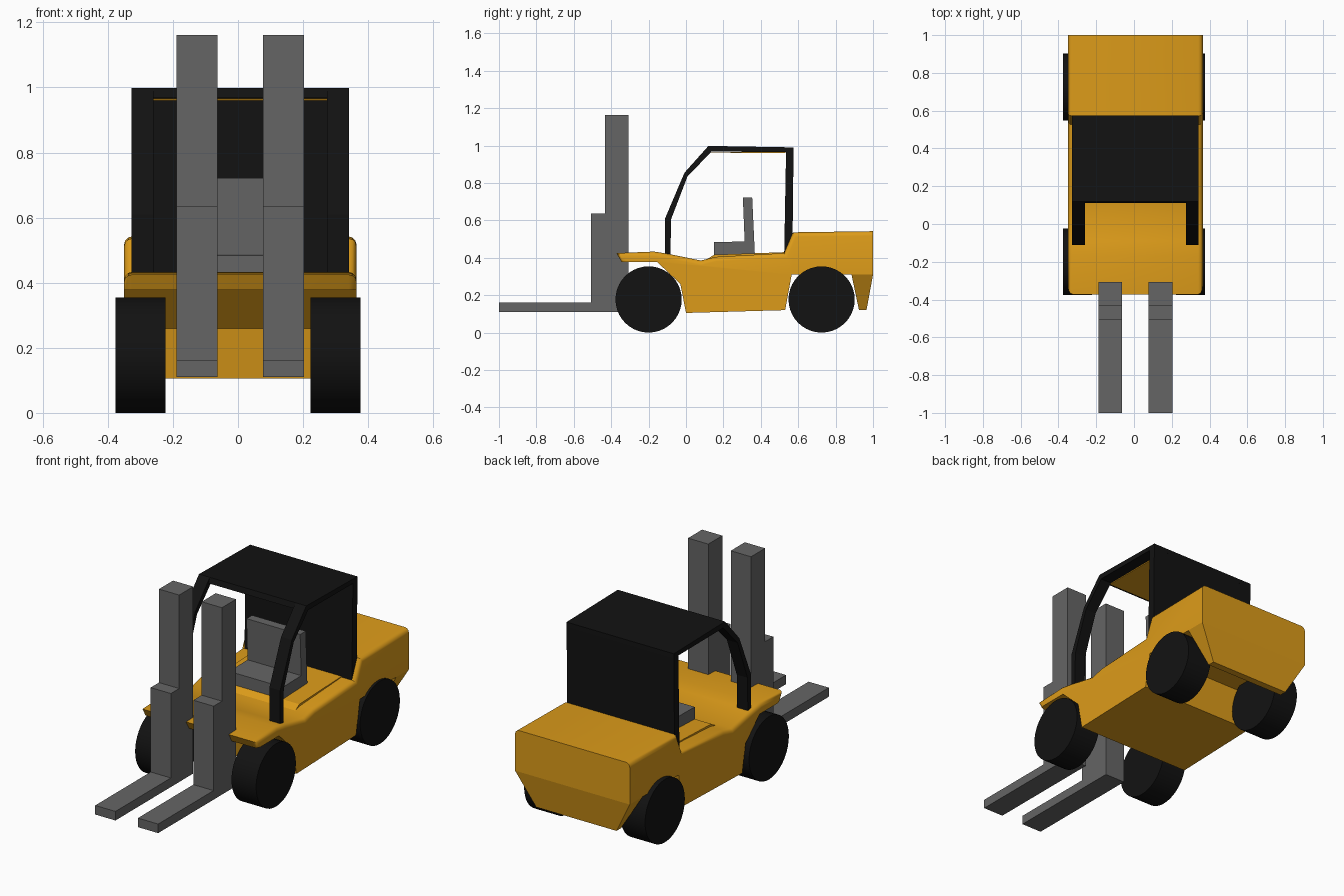
import bpy, bmesh, math

if "Cube" in bpy.data.objects:
    bpy.data.objects.remove(bpy.data.objects["Cube"])

CX = 0.007  # body and mast centre line


def material(name, color):
    m = bpy.data.materials.new(name)
    m.diffuse_color = (*color, 1)
    m.use_nodes = True
    m.node_tree.nodes["Principled BSDF"].inputs["Base Color"].default_value = m.diffuse_color
    return m


YELLOW = material("yellow_paint", (0.72, 0.33, 0.01))
BLACK = material("black", (0.006, 0.006, 0.006))
GREY = material("steel_grey", (0.13, 0.13, 0.13))


def finish(bm, name, mat, smooth=False):
    bmesh.ops.recalc_face_normals(bm, faces=bm.faces)
    mesh = bpy.data.meshes.new(name)
    bm.to_mesh(mesh)
    bm.free()
    ob = bpy.data.objects.new(name, mesh)
    bpy.context.collection.objects.link(ob)
    mesh.materials.append(mat)
    if smooth:
        bpy.context.view_layer.objects.active = ob
        ob.select_set(True)
        bpy.ops.object.shade_smooth_by_angle(angle=math.radians(35))
        ob.select_set(False)
    return ob


def extrude_profile(points, x0, x1):
    """Extrude a (y, z) side profile from x0 to x1."""
    bm = bmesh.new()
    face = bm.faces.new([bm.verts.new((x0, y, z)) for y, z in points])
    ext = bmesh.ops.extrude_face_region(bm, geom=[face])
    for v in ext["geom"]:
        if isinstance(v, bmesh.types.BMVert):
            v.co.x = x1
    return bm


def slab(name, points, x0, x1, mat):
    return finish(extrude_profile(points, x0, x1), name, mat)


# Chassis: side profile with wheel arches; upper side edges rounded
top = [(-0.345, 0.378), (-0.372, 0.425), (-0.17, 0.433), (-0.09, 0.42), (0.08, 0.385),
       (0.16, 0.405), (0.525, 0.425), (0.572, 0.536), (1.0, 0.542)]
under = [(1.0, 0.31), (0.565, 0.31), (0.53, 0.12), (0.0, 0.105), (-0.03, 0.26), (-0.155, 0.378)]
bm = extrude_profile(top + under, CX - 0.357, CX + 0.357)


def on_top(v):
    return any(abs(v.co.y - y) < 1e-4 and abs(v.co.z - z) < 1e-4 for y, z in top)


rim = [e for e in bm.edges
       if abs(e.verts[0].co.x - e.verts[1].co.x) < 1e-4
       and all(on_top(v) for v in e.verts)]
bmesh.ops.bevel(bm, geom=rim, offset=0.024, offset_type='OFFSET', segments=3,
                profile=0.5, affect='EDGES', clamp_overlap=True)
finish(bm, "chassis", YELLOW, smooth=True)

# Counterweight skirt tapering down behind the rear wheels
bm = extrude_profile([(0.885, 0.31), (1.0, 0.31), (0.965, 0.12), (0.925, 0.12)],
                     CX - 0.357, CX + 0.357)
for v in bm.verts:
    if v.co.z < 0.2:
        v.co.x = CX + (v.co.x - CX) * 0.7
finish(bm, "rear_skirt", YELLOW)

# Raised cab floor
bm = extrude_profile([(0.085, 0.375), (0.15, 0.416), (0.53, 0.43), (0.53, 0.375)],
                     CX - 0.27, CX + 0.27)
finish(bm, "cab_floor", YELLOW)

# Wheels
for end, y in (("front", -0.2), ("rear", 0.725)):
    for side, s in (("left", -1), ("right", 1)):
        bm = bmesh.new()
        bmesh.ops.create_cone(bm, cap_ends=True, segments=40, radius1=0.177,
                              radius2=0.177, depth=0.153)
        for v in bm.verts:
            x, yy, z = v.co
            v.co = (s * 0.3 + z, y + x, 0.177 + yy)
        finish(bm, f"{end}_{side}_wheel", BLACK, smooth=True)

# Cab: roof and rear wall
slab("cab_roof", [(0.12, 0.998), (0.575, 0.99), (0.575, 0.965), (0.11, 0.968)],
     CX - 0.334, CX + 0.334, BLACK)
slab("cab_rear_wall", [(0.535, 0.97), (0.575, 0.97), (0.57, 0.53), (0.525, 0.42)],
     CX - 0.334, CX + 0.334, BLACK)
slab("roof_lining", [(0.125, 0.966), (0.532, 0.966), (0.532, 0.96), (0.125, 0.962)],
     CX - 0.267, CX + 0.267, YELLOW)

# Bent front cab posts
post = [(-0.112, 0.41), (-0.112, 0.61), (-0.008, 0.855), (0.12, 0.998),
        (0.135, 0.966), (0.008, 0.835), (-0.08, 0.605), (-0.083, 0.41)]
for side, s in (("left", -1), ("right", 1)):
    slab(f"{side}_cab_post", post, CX + s * 0.334, CX + s * 0.267, BLACK)

# Seat
slab("seat_cushion", [(0.15, 0.41), (0.15, 0.484), (0.33, 0.487), (0.36, 0.42)],
     CX - 0.167, CX + 0.167, GREY)
slab("seat_back", [(0.316, 0.43), (0.304, 0.722), (0.354, 0.722), (0.368, 0.42)],
     CX - 0.167, CX + 0.167, GREY)

# Stepped mast with lifting fork on each side
mast = [(-1.0, 0.11), (-1.0, 0.161), (-0.507, 0.161), (-0.507, 0.636), (-0.433, 0.636),
        (-0.433, 1.162), (-0.308, 1.162), (-0.308, 0.11)]
for side, s in (("left", -1), ("right", 1)):
    slab(f"{side}_mast_and_fork", mast, CX + s * 0.07, CX + s * 0.196, GREY)
